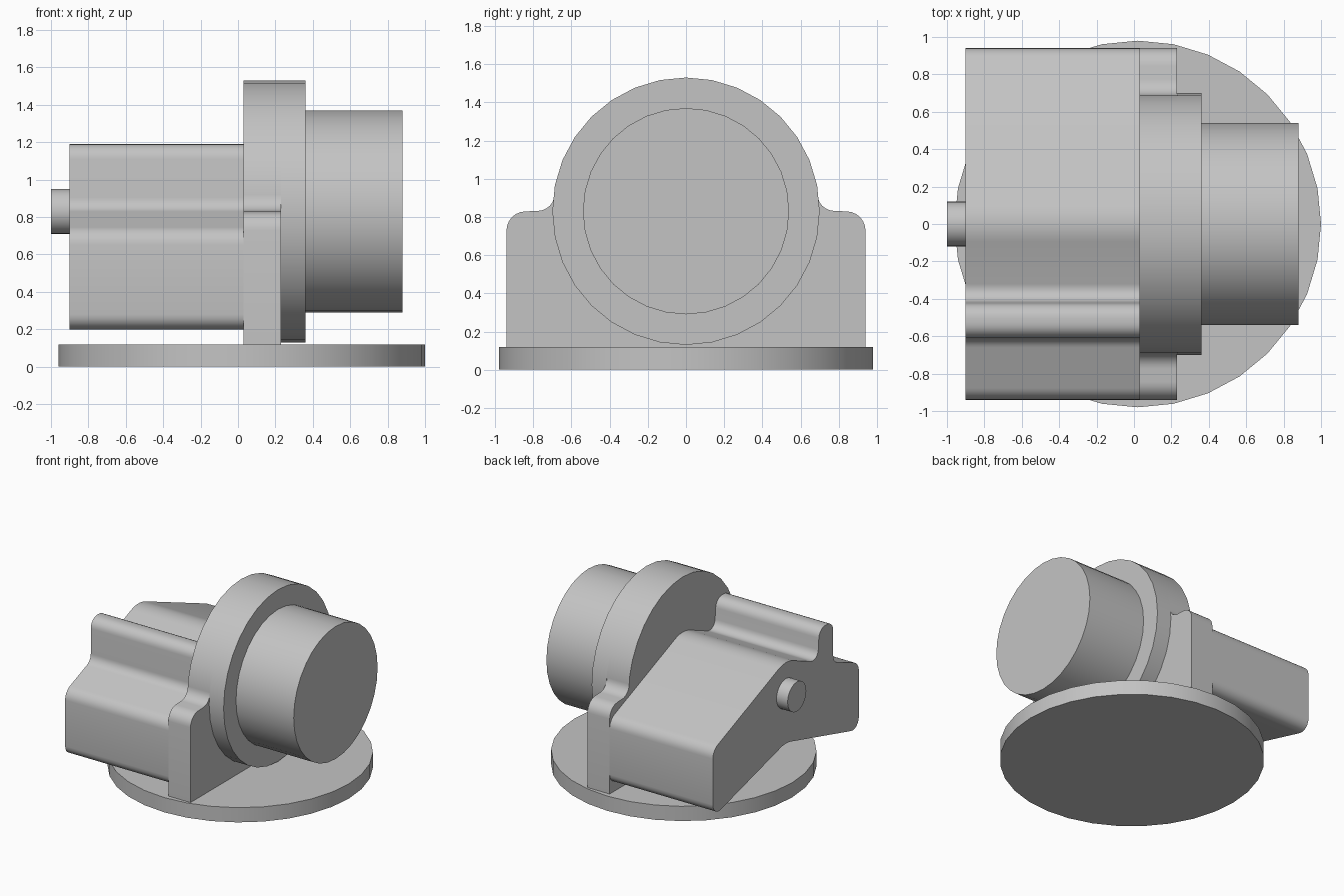
import bpy
import bmesh
import math
from mathutils import Vector

cube = bpy.data.objects.get("Cube")
if cube:
    bpy.data.objects.remove(cube, do_unlink=True)

AXIS_Z = 0.83
RING_R = 0.70
SEGMENTS = 32

grey = bpy.data.materials.new("light_grey")
grey.use_nodes = True
colour = (0.55, 0.55, 0.55, 1)
grey.diffuse_color = colour
grey.node_tree.nodes["Principled BSDF"].inputs["Base Color"].default_value = colour


def finish(obj):
    """Apply the material and smooth the curved sides."""
    obj.data.materials.clear()
    obj.data.materials.append(grey)
    bpy.ops.object.select_all(action="DESELECT")
    obj.select_set(True)
    bpy.context.view_layer.objects.active = obj
    bpy.ops.object.shade_smooth_by_angle(angle=math.radians(32))


def cylinder(name, radius, depth, location, along_x=True):
    rotation = (0, math.pi / 2, 0) if along_x else (0, 0, 0)
    bpy.ops.mesh.primitive_cylinder_add(vertices=SEGMENTS, radius=radius, depth=depth,
                                        location=location, rotation=rotation)
    obj = bpy.context.object
    obj.name = name
    finish(obj)


def x_cylinder(name, radius, x0, x1):
    cylinder(name, radius, x1 - x0, ((x0 + x1) / 2, 0, AXIS_Z))


def fillet(corners, steps=6):
    """Round each (y, z, radius) corner of a closed outline."""
    outline = []
    count = len(corners)
    for i, (y, z, r) in enumerate(corners):
        p = Vector((y, z))
        if r == 0:
            outline.append(p)
            continue
        a = (Vector(corners[i - 1][:2]) - p).normalized()
        b = (Vector(corners[(i + 1) % count][:2]) - p).normalized()
        half = a.angle(b) / 2
        centre = p + (a + b).normalized() * (r / math.sin(half))
        start = p + a * (r / math.tan(half)) - centre
        end = p + b * (r / math.tan(half)) - centre
        sweep = math.pi - 2 * half
        for s in range(steps + 1):
            t = s / steps
            d = (start * math.sin((1 - t) * sweep) + end * math.sin(t * sweep)) / math.sin(sweep)
            outline.append(centre + d)
    return outline


def extrude_x(name, corners, x0, x1):
    bm = bmesh.new()
    face = bm.faces.new([bm.verts.new((x0, p.x, p.y)) for p in fillet(corners)])
    grown = bmesh.ops.extrude_face_region(bm, geom=[face], use_keep_orig=True)
    moved = [g for g in grown["geom"] if isinstance(g, bmesh.types.BMVert)]
    bmesh.ops.translate(bm, verts=moved, vec=(x1 - x0, 0, 0))
    bmesh.ops.recalc_face_normals(bm, faces=bm.faces)
    mesh = bpy.data.meshes.new(name)
    bm.to_mesh(mesh)
    bm.free()
    obj = bpy.data.objects.new(name, mesh)
    bpy.context.collection.objects.link(obj)
    finish(obj)


# Round base
cylinder("base_disc", 0.98, 0.12, (0.02, 0, 0.06), along_x=False)

# Upright mounting plate: shoulders blending into a round arch
side = [(0.94, 0.12, 0), (0.94, 0.825, 0.10), (0.69, 0.835, 0.09)]
arch = [(RING_R * math.cos(k * math.tau / SEGMENTS),
         AXIS_Z + RING_R * math.sin(k * math.tau / SEGMENTS), 0)
        for k in range(1, SEGMENTS // 2)]
mirrored = [(-y, z, r) for y, z, r in reversed(side)]
extrude_x("mounting_plate", side + arch + mirrored, 0.03, 0.23)

# Flange and drum on the plate
x_cylinder("flange", RING_R, 0.23, 0.36)
x_cylinder("drum", 0.54, 0.36, 0.88)

# Wing-shaped housing with a raised rib
housing = [
    (0.94, 0.175, 0.08), (0.94, 0.72, 0.10), (0, 1.10, 0.25),
    (-0.41, 0.93, 0.07), (-0.43, 1.19, 0.08), (-0.61, 1.19, 0.08),
    (-0.61, 0.85, 0.08), (-0.94, 0.72, 0.10), (-0.94, 0.175, 0.08),
    (0, 0.43, 0.25),
]
extrude_x("housing", housing, -0.90, 0.03)

# Shaft stub
x_cylinder("shaft", 0.12, -1.0, -0.90)
